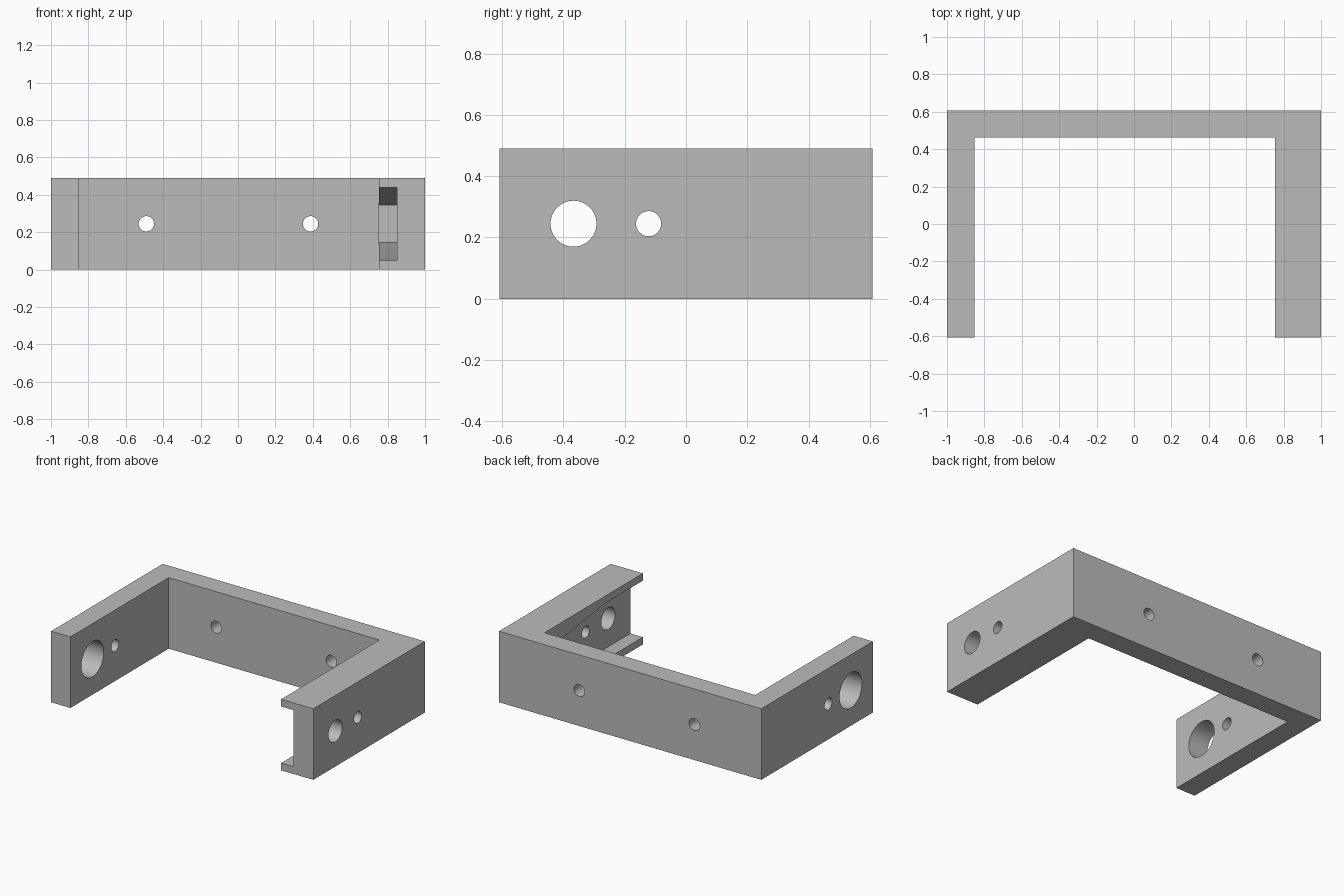
import bpy, bmesh, math
from mathutils import Matrix

cube = bpy.data.objects.get("Cube")
if cube:
    bpy.data.objects.remove(cube, do_unlink=True)

grey = bpy.data.materials.new("plain_grey")
grey.use_nodes = True
colour = (0.5, 0.5, 0.5, 1)
grey.diffuse_color = colour
grey.node_tree.nodes["Principled BSDF"].inputs["Base Color"].default_value = colour

HEIGHT, HALF_Y, MID = 0.49, 0.608, 0.245
BACK_IN, LEFT_IN, RIGHT_IN, FLOOR = 0.463, -0.853, 0.755, 0.851


def prism(name, points, offset):
    """Extrude a closed outline of 3D points along an offset."""
    bm = bmesh.new()
    face = bm.faces.new([bm.verts.new(p) for p in points])
    moved = bmesh.ops.extrude_face_region(bm, geom=[face])["geom"]
    bmesh.ops.translate(bm, vec=offset,
                        verts=[v for v in moved if isinstance(v, bmesh.types.BMVert)])
    bmesh.ops.recalc_face_normals(bm, faces=bm.faces)
    mesh = bpy.data.meshes.new(name)
    bm.to_mesh(mesh)
    bm.free()
    ob = bpy.data.objects.new(name, mesh)
    bpy.context.collection.objects.link(ob)
    mesh.materials.append(grey)
    return ob


def drill(name, axis, centre, radius, length=0.5):
    """Round cutter along the x or y axis."""
    bm = bmesh.new()
    turn = Matrix.Rotation(math.pi / 2, 4, "Y" if axis == "x" else "X")
    bmesh.ops.create_cone(bm, cap_ends=True, segments=48, radius1=radius, radius2=radius,
                          depth=length, matrix=Matrix.Translation(centre) @ turn)
    mesh = bpy.data.meshes.new(name)
    bm.to_mesh(mesh)
    bm.free()
    ob = bpy.data.objects.new(name, mesh)
    bpy.context.collection.objects.link(ob)
    mesh.materials.append(grey)
    return ob


# U-shaped body
outline = [(-1, -HALF_Y), (LEFT_IN, -HALF_Y), (LEFT_IN, BACK_IN), (RIGHT_IN, BACK_IN),
           (RIGHT_IN, -HALF_Y), (1, -HALF_Y), (1, HALF_Y), (-1, HALF_Y)]
bracket = prism("u_bracket", [(x, y, 0) for x, y in outline], (0, 0, HEIGHT))

# Channel inside the thick arm, tapering toward the back wall
half = [(-0.7, 0.195), (-0.2, 0.195), (0.53, 0.1)]
side = [(y, MID + h) for y, h in half] + [(y, MID - h) for y, h in reversed(half)]
cutters = [prism("channel_cutter", [(RIGHT_IN - 0.001, y, z) for y, z in side],
                 (FLOOR - RIGHT_IN + 0.001, 0, 0))]

# Holes through the arms and the back wall
for arm, x, big in (("left", 0.93, 0.075), ("right", -0.93, 0.122)):
    cutters.append(drill(arm + "_large_hole_cutter", "x", (x, -0.367, MID), big))
    cutters.append(drill(arm + "_small_hole_cutter", "x", (x, -0.122, MID), 0.041))
for x in (-0.49, 0.388):
    cutters.append(drill("back_hole_cutter", "y", (x, 0.54, MID), 0.041))

for cutter in cutters:
    mod = bracket.modifiers.new(cutter.name, "BOOLEAN")
    mod.operation, mod.solver, mod.object = "DIFFERENCE", "EXACT", cutter
    cutter.hide_render = True
    cutter.hide_set(True)

# Apply the cuts, then smooth the bores while keeping edges sharp
bpy.context.view_layer.update()
result = bpy.data.meshes.new_from_object(
    bracket.evaluated_get(bpy.context.evaluated_depsgraph_get()))
bracket.modifiers.clear()
bracket.data = result
for cutter in cutters:
    bpy.data.objects.remove(cutter, do_unlink=True)
bpy.context.view_layer.objects.active = bracket
bracket.select_set(True)
bpy.ops.object.shade_smooth_by_angle(angle=math.radians(30))
